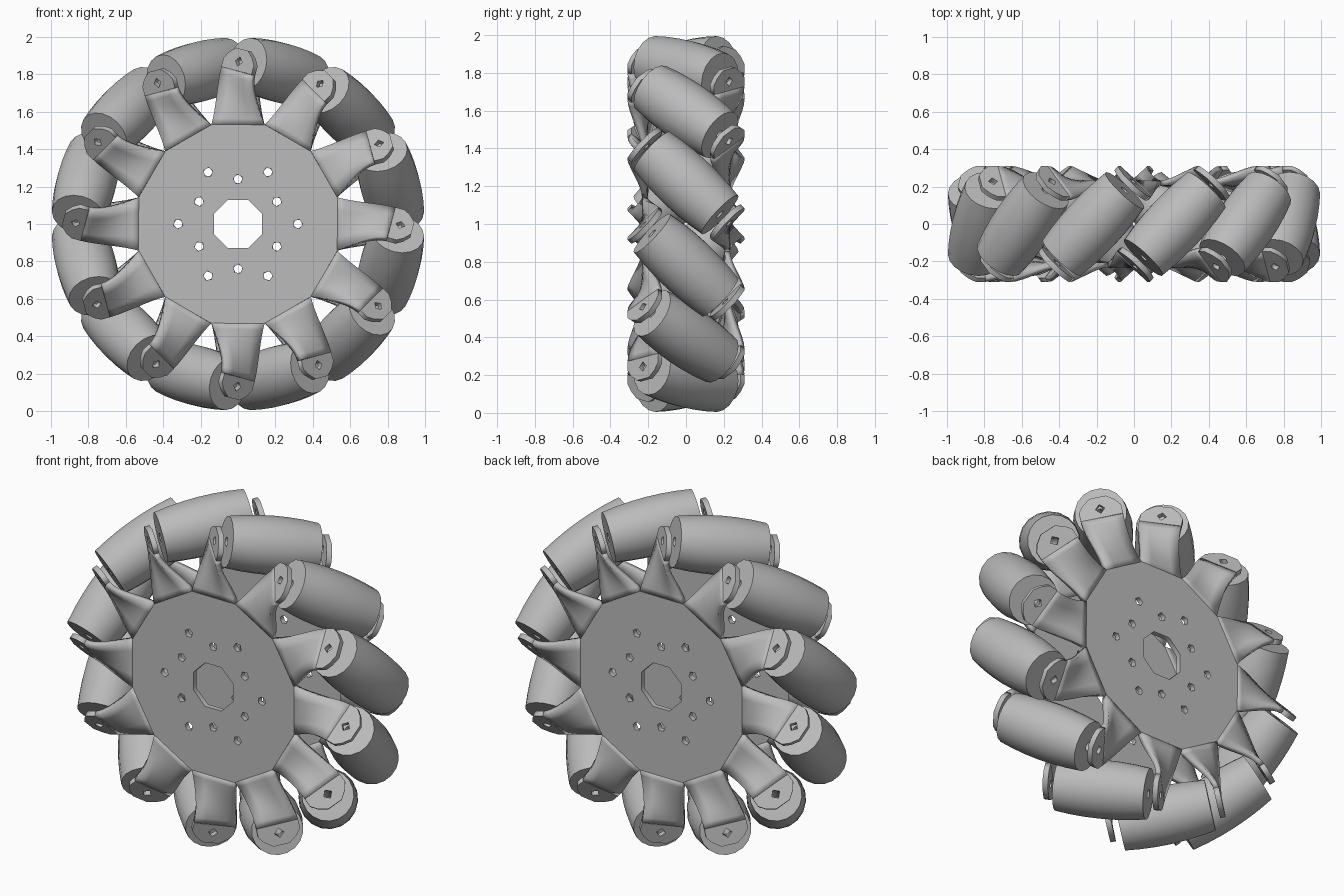
import bpy, bmesh
from math import sin, cos, pi, radians
from mathutils import Matrix, Vector

cube = bpy.data.objects.get("Cube")
if cube:
    bpy.data.objects.remove(cube)

COUNT = 12
TILT = radians(44)          # roller axis away from the wheel axis
STEP = 2 * pi / COUNT
CENTRE = Vector((0, 0, 1))
ROLLER_R = 0.84             # distance of roller centres from the hub axis
THICK = 0.03
TAB_S = 0.303               # tab position along a roller axis
PLATE_Y = -TAB_S * cos(TILT)
DISC_R = 0.55

grey = bpy.data.materials.new("grey")
grey.use_nodes = True
shade = (0.5, 0.5, 0.5, 1)
grey.diffuse_color = shade
grey.node_tree.nodes["Principled BSDF"].inputs["Base Color"].default_value = shade


def add_object(name, mesh, matrix, smooth=False):
    obj = bpy.data.objects.new(name, mesh)
    bpy.context.collection.objects.link(obj)
    if not mesh.materials:
        mesh.materials.append(grey)
    obj.matrix_world = matrix
    if smooth:
        bpy.ops.object.select_all(action='DESELECT')
        obj.select_set(True)
        bpy.context.view_layer.objects.active = obj
        bpy.ops.object.shade_smooth_by_angle(angle=radians(35))
    return obj


def ring(radius, sides, cx=0, cy=0, turn=0):
    return [(cx + radius * cos(turn + 2 * pi * i / sides),
             cy + radius * sin(turn + 2 * pi * i / sides)) for i in range(sides)]


def sheet_mesh(name, outlines):
    """Flat sheet with holes, extruded from closed outlines."""
    curve = bpy.data.curves.new(name + "_outline", 'CURVE')
    curve.dimensions, curve.fill_mode = '2D', 'BOTH'
    curve.extrude = THICK / 2
    for pts in outlines:
        spline = curve.splines.new('POLY')
        spline.points.add(len(pts) - 1)
        for p, (x, y) in zip(spline.points, pts):
            p.co = (x, y, 0, 1)
        spline.use_cyclic_u = True
    temp = bpy.data.objects.new(name + "_temp", curve)
    bpy.context.collection.objects.link(temp)
    deps = bpy.context.evaluated_depsgraph_get()
    mesh = bpy.data.meshes.new_from_object(temp.evaluated_get(deps))
    bpy.data.objects.remove(temp)
    mesh.name = name
    mesh.materials.clear()
    return mesh


def finish(bm, name):
    bmesh.ops.recalc_face_normals(bm, faces=bm.faces)
    mesh = bpy.data.meshes.new(name)
    bm.to_mesh(mesh)
    bm.free()
    return mesh


def roller_mesh():
    """Barrel with a small bore, revolved about local z."""
    half, mid, end, bore = 0.25, 0.161, 0.141, 0.025
    profile = [(mid - (mid - end) * (k / 3) ** 2, half * k / 3) for k in range(-3, 4)]
    profile += [(bore, half), (bore, -half)]
    bm = bmesh.new()
    verts = [bm.verts.new((r, 0, z)) for r, z in profile]
    edges = [bm.edges.new((verts[i - 1], verts[i])) for i in range(len(verts))]
    bmesh.ops.spin(bm, geom=verts + edges, cent=(0, 0, 0), axis=(0, 0, 1),
                   angle=2 * pi, steps=18, use_duplicate=False)
    bmesh.ops.remove_doubles(bm, verts=bm.verts, dist=1e-4)
    return finish(bm, "roller")


def frame(angle):
    """Radial and tangential directions at an angle round the wheel."""
    return Vector((cos(angle), 0, sin(angle))), Vector((-sin(angle), 0, cos(angle)))


def roller_matrix(angle):
    rad, tang = frame(angle)
    axis = sin(TILT) * tang + cos(TILT) * Vector((0, -1, 0))
    m = Matrix((rad.cross(axis), rad, axis)).transposed().to_4x4()
    m.translation = CENTRE + ROLLER_R * rad
    return m


# Twisted neck joining one edge of the disc to one tilted tab
TAB_HALF, TAB_BASE = 0.116, -0.05
ROOT_R, ROOT_HALF = DISC_R * cos(STEP / 2), DISC_R * sin(STEP / 2)


def neck_mesh(tab_matrix):
    rad, tang = frame(0)
    bm = bmesh.new()
    rows = []
    for i in range(9):
        k = i / 8
        row = []
        for w in (-1, -0.5, 0, 0.5, 1):
            start = CENTRE + rad * ROOT_R - tang * ROOT_HALF * w + Vector((0, PLATE_Y, 0))
            leave = start + rad * 0.08 + tang * 0.025 * w
            end = tab_matrix @ Vector((w * TAB_HALF, TAB_BASE, 0))
            arrive = tab_matrix @ Vector((w * TAB_HALF, TAB_BASE - 0.08, 0))
            row.append(bm.verts.new(start * (1 - k) ** 3 + leave * 3 * k * (1 - k) ** 2
                                    + arrive * 3 * k * k * (1 - k) + end * k ** 3))
        rows.append(row)
    for a, b in zip(rows, rows[1:]):
        for j in range(len(a) - 1):
            bm.faces.new((a[j], a[j + 1], b[j + 1], b[j]))
    return finish(bm, "finger_neck")


def spin_matrix(angle):
    about = Matrix.Translation(CENTRE)
    return about @ Matrix.Rotation(-angle, 4, 'Y') @ about.inverted()


# Shared meshes
holes = [ring(0.14, 8, turn=pi / 8)]
for i in range(COUNT):
    r = 0.32 if i % 2 == 0 else 0.24
    holes.append(ring(0.026, 5, r * cos(i * STEP), r * sin(i * STEP), i))
disc = sheet_mesh("disc", [ring(DISC_R, COUNT, turn=STEP / 2)] + holes)

tab_outline = [(-TAB_HALF, TAB_BASE), (TAB_HALF, TAB_BASE), (TAB_HALF, 0), (0.09, 0.035),
               (0.045, 0.068), (-0.045, 0.068), (-0.09, 0.035), (-TAB_HALF, 0)]
tab = sheet_mesh("finger_tab", [tab_outline, ring(0.026, 4)])

roller = roller_mesh()
tab_zero = roller_matrix(-STEP / 2) @ Matrix.Translation((0, 0, TAB_S))
neck = neck_mesh(tab_zero)

# Rollers round the rim
for i in range(COUNT):
    add_object(f"roller_{i + 1}", roller, roller_matrix((i + 0.5) * STEP), smooth=(i == 0))

# Front and back plates: the back is the front turned half round
for side, turn in (("front", 0), ("back", pi)):
    flip = Matrix.Rotation(turn, 4, 'Z')
    stand = Matrix.Translation((0, PLATE_Y, 1)) @ Matrix.Rotation(pi / 2, 4, 'X')
    add_object(f"{side}_disc", disc, flip @ stand)
    for i in range(COUNT):
        place = flip @ spin_matrix(i * STEP)
        add_object(f"{side}_tab_{i + 1}", tab, place @ tab_zero)
        part = add_object(f"{side}_neck_{i + 1}", neck, place, smooth=(side == "front" and i == 0))
        solid = part.modifiers.new("thickness", 'SOLIDIFY')
        solid.thickness, solid.offset = THICK, 0
